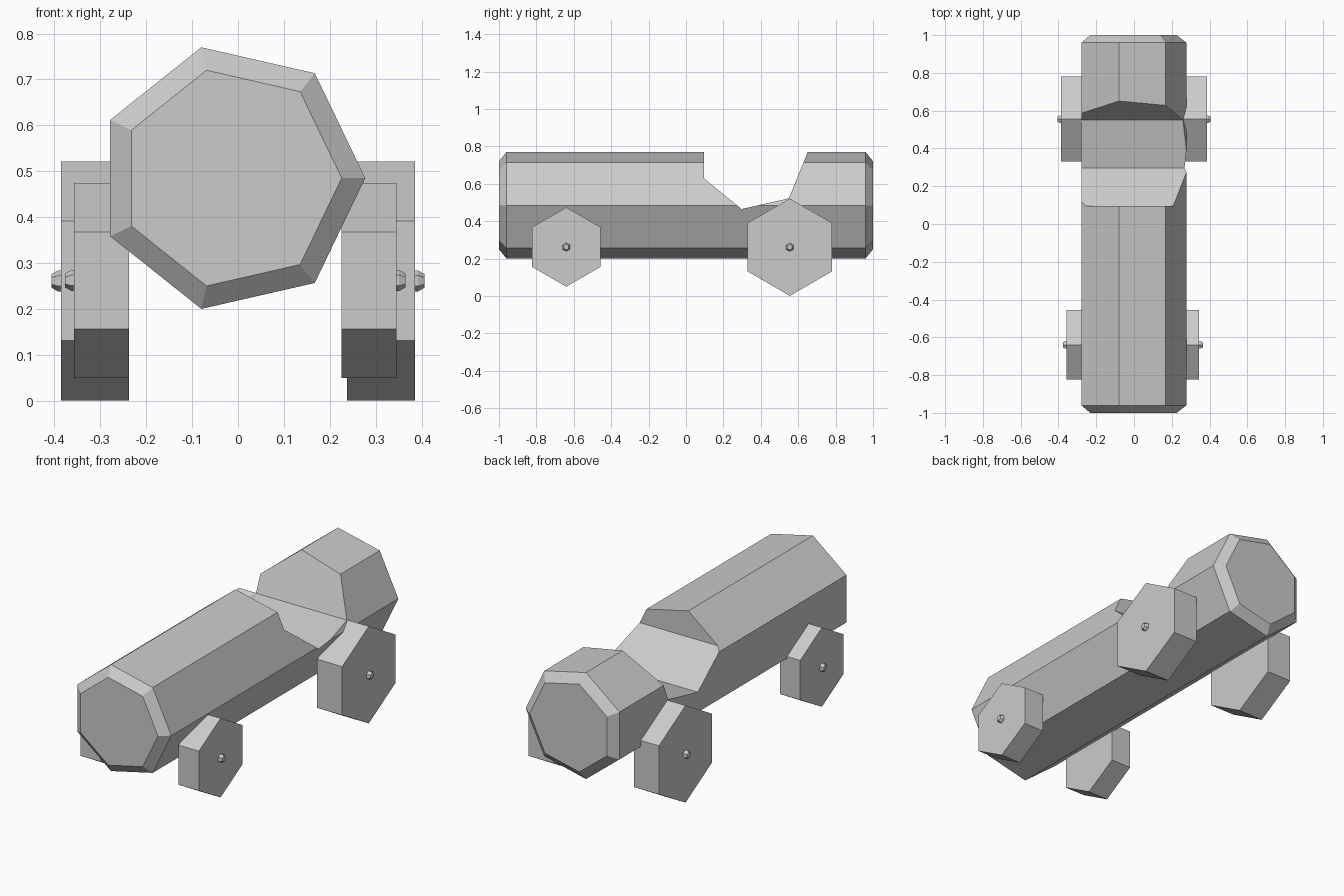
import bpy
import bmesh
from math import cos, sin, pi, tau

cube = bpy.data.objects.get("Cube")
if cube:
    bpy.data.objects.remove(cube, do_unlink=True)

grey = bpy.data.materials.new("plain grey")
grey.use_nodes = True
GREY = (0.6, 0.6, 0.6, 1)
grey.diffuse_color = GREY
grey.node_tree.nodes["Principled BSDF"].inputs["Base Color"].default_value = GREY


def loft(name, rings):
    """Solid skinned through a list of matching point rings."""
    bm = bmesh.new()
    loops = [[bm.verts.new(p) for p in ring] for ring in rings]
    n = len(loops[0])
    for a, b in zip(loops, loops[1:]):
        for i in range(n):
            j = (i + 1) % n
            bm.faces.new((a[i], a[j], b[j], b[i]))
    bm.faces.new(loops[0])
    bm.faces.new(loops[-1])
    bmesh.ops.recalc_face_normals(bm, faces=bm.faces)
    mesh = bpy.data.meshes.new(name)
    bm.to_mesh(mesh)
    bm.free()
    mesh.materials.append(grey)
    obj = bpy.data.objects.new(name, mesh)
    bpy.context.collection.objects.link(obj)
    return obj


def ring(sides, radius, start=0.0):
    return [(radius * cos(start + tau * i / sides), radius * sin(start + tau * i / sides))
            for i in range(sides)]


# Seven-sided body with chamfered ends
stations = [(-1, 0.241), (-0.96, 0.2923), (0.96, 0.2923), (1, 0.241)]
body = loft("body", [[(u - 0.015, y, v + 0.485) for u, v in ring(7, r)]
                     for y, r in stations])

# Cockpit notch cut straight across the body
notch = [(0.095, 1), (0.095, 0.63), (0.297, 0.465), (0.55, 0.522), (0.655, 0.78), (0.655, 1)]
cutter = loft("cockpit_cutter", [[(x, y, z) for y, z in notch] for x in (-0.5, 0.5)])
cutter.hide_render = True
cut = body.modifiers.new("cockpit", "BOOLEAN")
cut.operation = "DIFFERENCE"
cut.solver = "EXACT"
cut.object = cutter
bpy.context.view_layer.objects.active = body
bpy.ops.object.modifier_apply(modifier=cut.name)
bpy.data.objects.remove(cutter, do_unlink=True)


# Six-sided wheels, each with a small tapered hub bolt
def wheel(name, side, x_mid, inner, outer, y, z, radius):
    def disc(x, r):
        return [(x_mid + side * x, y + u, z + v) for u, v in ring(6, r, pi / 6)]

    loft(name + "_wheel", [disc(inner, radius), disc(outer, radius)])
    loft(name + "_hub", [disc(outer - 0.01, 0.023), disc(outer + 0.006, 0.023),
                         disc(outer + 0.02, 0.015)])


for label, side in (("left", 1), ("right", -1)):
    wheel("front_" + label, side, -0.006, 0.231, 0.351, -0.64, 0.262, 0.212)
    wheel("rear_" + label, side, 0, 0.238, 0.386, 0.555, 0.261, 0.26)
